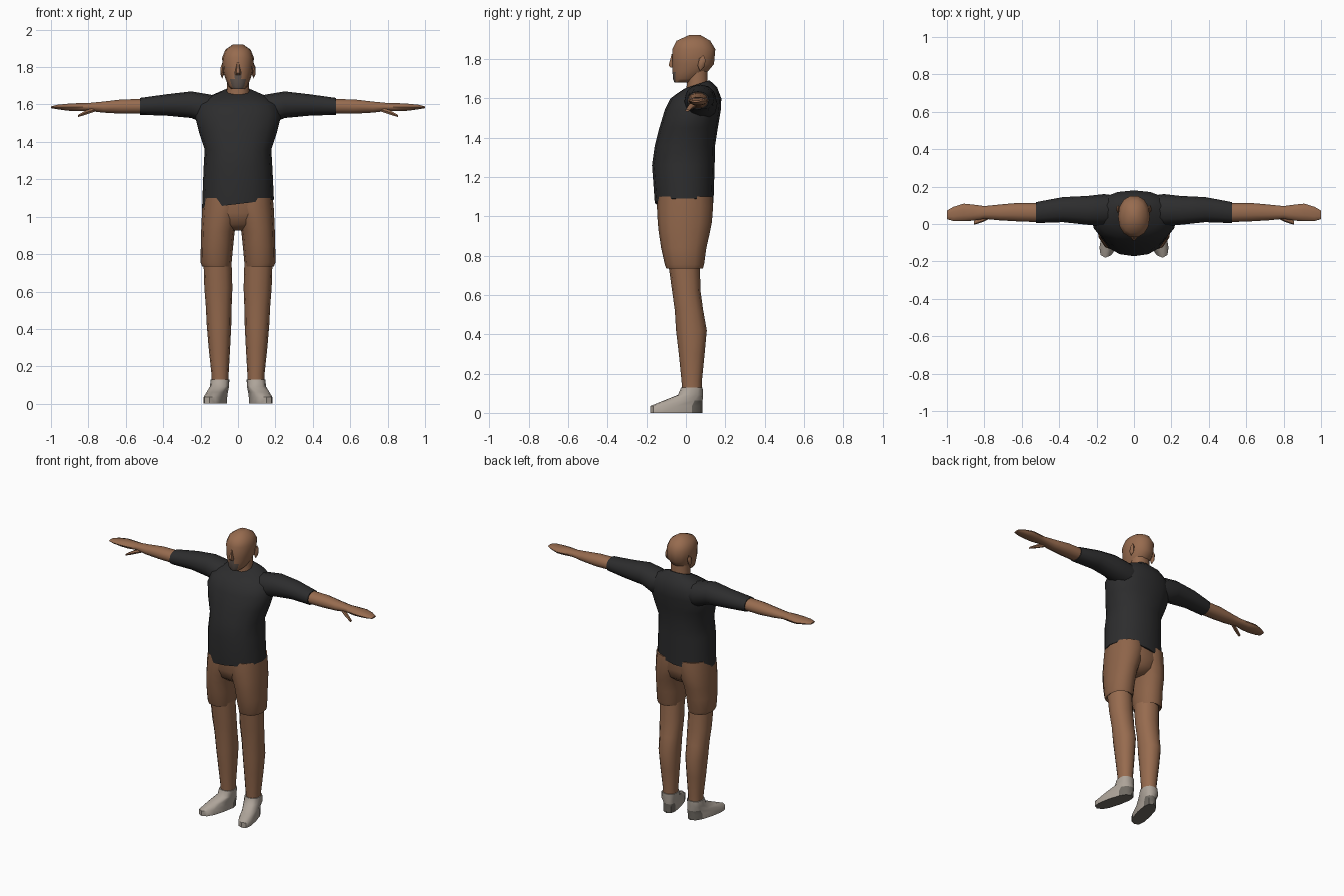
import bpy, bmesh, math
from mathutils import Vector, Matrix


def material(name, rgb):
    m = bpy.data.materials.new(name)
    m.diffuse_color = (*rgb, 1.0)
    return m


SKIN = material("skin", (0.31, 0.148, 0.078))
CLOTH = material("brown_cloth", (0.27, 0.128, 0.067))
SHIRT = material("black_cotton", (0.026, 0.026, 0.027))
SHOE = material("pale_canvas", (0.42, 0.37, 0.32))
SOLE = material("grey_rubber", (0.16, 0.145, 0.125))
BEARD = material("grey_beard", (0.12, 0.09, 0.075))


def finish(name, bm, mats, rule=None, angle=50):
    """Turn a bmesh into a smooth-shaded object, painting faces by a rule."""
    bmesh.ops.recalc_face_normals(bm, faces=bm.faces)
    bm.normal_update()
    if rule:
        for f in bm.faces:
            f.material_index = rule(f.calc_center_median(), f.normal)
    me = bpy.data.meshes.new(name)
    bm.to_mesh(me)
    bm.free()
    for m in mats:
        me.materials.append(m)
    ob = bpy.data.objects.new(name, me)
    bpy.context.collection.objects.link(ob)
    bpy.ops.object.select_all(action='DESELECT')
    ob.select_set(True)
    bpy.context.view_layer.objects.active = ob
    bpy.ops.object.shade_smooth_by_angle(angle=math.radians(angle))
    return ob


def loft(name, rings, mats, axis='z', sides=12, power=2.2, side=1,
         warp=None, rule=None):
    """Skin over rounded rings (t, a0, a1, b0, b1).
    axis z: a = x, b = y.  axis x: a = y, b = z."""
    bm = bmesh.new()
    loops = []
    for t, a0, a1, b0, b1 in rings:
        loop = []
        for i in range(sides):
            ang = 2 * math.pi * i / sides
            c, s = math.cos(ang), math.sin(ang)
            a = (a0 + a1) / 2 + (a1 - a0) / 2 * math.copysign(abs(c) ** (2 / power), c)
            b = (b0 + b1) / 2 + (b1 - b0) / 2 * math.copysign(abs(s) ** (2 / power), s)
            p = Vector((a, b, t)) if axis == 'z' else Vector((t, a, b))
            if warp:
                p = warp(p, t)
            p.x *= side
            loop.append(bm.verts.new(p))
        loops.append(loop)
    for lo, hi in zip(loops, loops[1:]):
        for i in range(sides):
            j = (i + 1) % sides
            bm.faces.new((lo[i], lo[j], hi[j], hi[i]))
    bm.faces.new(loops[0])
    bm.faces.new(loops[-1])
    return finish(name, bm, mats, rule)


def sym(rows):
    """Rows of (z, half width, front y, back y) centred on x = 0."""
    return [(z, -w, w, f, b) for z, w, f, b in rows]


# Shirt body with a slanted hem and a collar that rises at the back
def shirt_warp(p, t):
    if t < 1.1:
        p.z += 0.12 * p.x
    elif t > 1.62:
        p.z += (0.33 if t > 1.66 else 0.15) * (p.y - 0.058)
    return p


loft("shirt_body", sym([
    (1.068, .192, -.158, .140), (1.26, .184, -.172, .146),
    (1.36, .178, -.158, .148), (1.45, .208, -.135, .162),
    (1.54, .230, -.108, .177), (1.60, .212, -.078, .180),
    (1.642, .155, -.042, .158), (1.672, .075, -.004, .120)]),
    [SHIRT], sides=16, warp=shirt_warp)

# Neck and head, with a beard patch around the mouth
loft("neck", sym([(1.63, .066, .0, .116), (1.68, .060, .002, .113),
                  (1.75, .060, .0, .112)]), [SKIN], sides=10)


def beard_rule(c, n):
    return 1 if c.y < -.03 and c.z < 1.755 and abs(c.x) < .028 else 0


loft("head", sym([
    (1.682, .034, -.060, .030), (1.70, .052, -.068, .072),
    (1.735, .066, -.070, .112), (1.775, .080, -.072, .145),
    (1.85, .085, -.072, .152), (1.893, .068, -.050, .126),
    (1.922, .026, .015, .075)]), [SKIN, BEARD], sides=14, rule=beard_rule)

# Nose: small wedge, wide at the nostrils
loft("nose", sym([(1.757, .016, -.078, -.05), (1.768, .017, -.090, -.05),
                  (1.825, .007, -.074, -.05)]), [SKIN], sides=6)

# Pelvis joining the two shorts legs
loft("shorts_seat", sym([
    (.925, .05, -.075, .075), (.96, .12, -.125, .118),
    (1.02, .180, -.143, .132), (1.11, .180, -.140, .130)]),
    [CLOTH], sides=14)


# Toes turn outward
def toe_out(p, t):
    p.x -= 0.24 * (p.y - 0.04) if t < 0.07 else 0
    return p


def shoe_rule(c, n):
    return 1 if n.z < -.7 or (c.y > .03 and c.z < .06) else 0


for side, label in ((1, "left"), (-1, "right")):
    # Sleeve and bare forearm with hand
    loft(label + "_sleeve", [
        (.08, .02, .150, 1.52, 1.640), (.16, -.012, .160, 1.49, 1.655),
        (.25, -.004, .150, 1.528, 1.670), (.38, .010, .144, 1.540, 1.655),
        (.525, .005, .117, 1.545, 1.635)], [SHIRT], axis='x', side=side)
    loft(label + "_forearm_and_hand", [
        (.50, .010, .112, 1.550, 1.631), (.62, .014, .113, 1.549, 1.629),
        (.72, .020, .104, 1.555, 1.617), (.80, .028, .096, 1.565, 1.609),
        (.86, .018, .104, 1.563, 1.608), (.91, .015, .109, 1.566, 1.605),
        (.965, .016, .092, 1.574, 1.599), (1.0, .026, .072, 1.580, 1.590)],
        [SKIN], axis='x', sides=10, side=side)
    # Thumb drops forward and down from the palm
    loft(label + "_thumb", [
        (.765, .032, .060, 1.560, 1.585), (.81, .010, .038, 1.545, 1.572),
        (.855, -.004, .016, 1.532, 1.545)], [SKIN], axis='x', sides=6, side=side)

    # Shorts leg with a turned-under hem
    loft(label + "_shorts_leg", [
        (.745, .050, .180, -.080, .070), (.735, .038, .192, -.100, .086),
        (.755, .034, .200, -.107, .092), (.84, .026, .199, -.126, .104),
        (.92, .018, .197, -.138, .122), (.97, .0, .195, -.143, .132),
        (1.05, -.03, .191, -.147, .138), (1.10, -.03, .186, -.144, .136)],
        [CLOTH], side=side)

    # Bare leg
    loft(label + "_leg", [
        (.10, .052, .140, -.018, .080), (.16, .050, .142, -.022, .081),
        (.30, .042, .157, -.036, .095), (.42, .036, .167, -.050, .106),
        (.52, .034, .172, -.056, .088), (.62, .030, .180, -.070, .074),
        (.78, .035, .185, -.092, .070)], [SKIN], side=side)

    # Shoe
    loft(label + "_shoe", [
        (0.0, .050, .150, -.180, .084), (.035, .050, .150, -.180, .085),
        (.062, .050, .146, -.115, .085), (.092, .048, .150, -.040, .086),
        (.130, .046, .146, -.024, .085)], [SHOE, SOLE], power=2.6,
        side=side, warp=toe_out, rule=shoe_rule)

    # Ear
    bm = bmesh.new()
    bmesh.ops.create_icosphere(bm, subdivisions=1, radius=1, matrix=(
        Matrix.Translation((side * .084, .080, 1.780))
        @ Matrix.Rotation(math.radians(-12), 4, 'X')
        @ Matrix.Diagonal((.012, .020, .042, 1))))
    finish(label + "_ear", bm, [SKIN])
